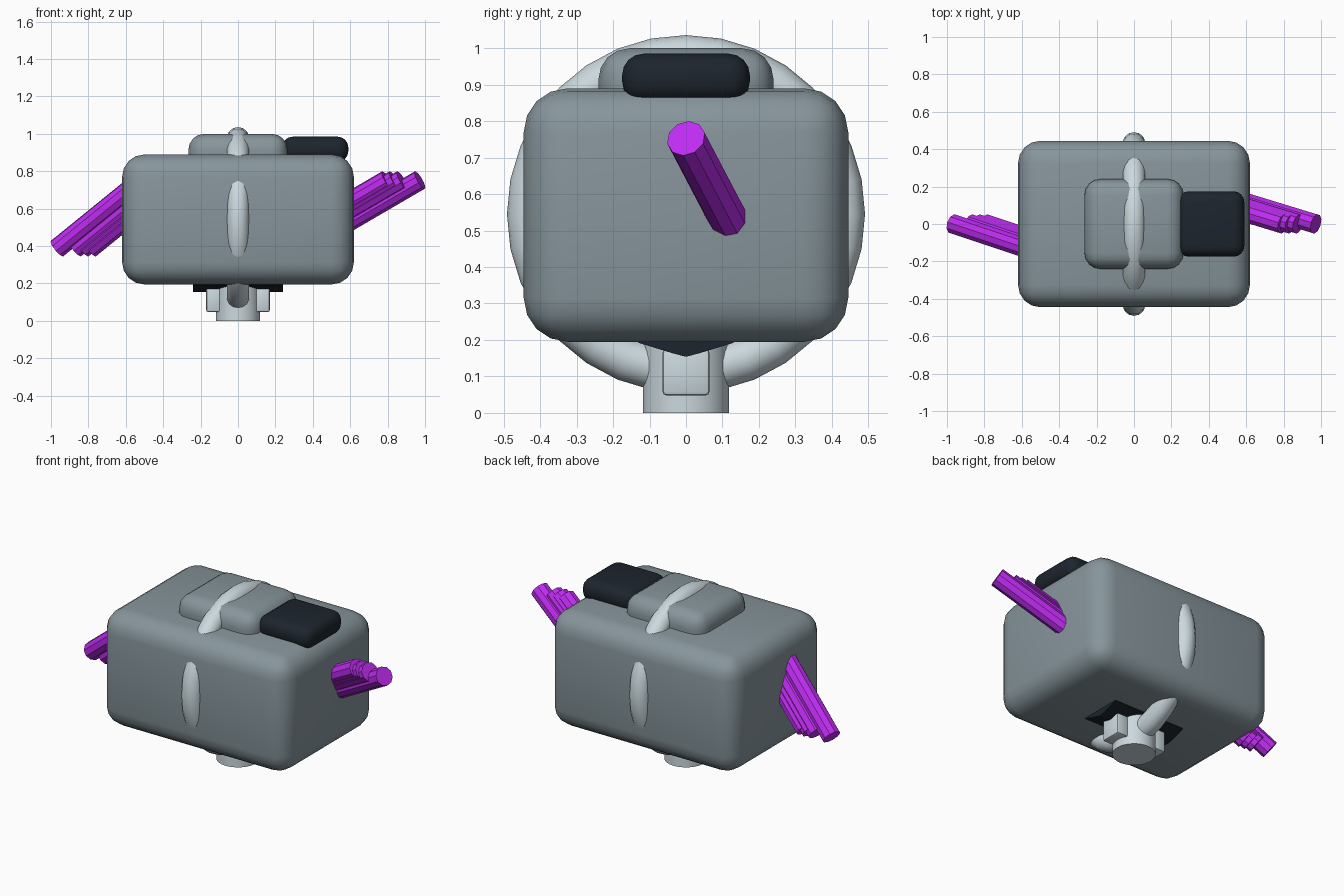
import bpy
from math import pi
from mathutils import Vector

if "Cube" in bpy.data.objects:
    bpy.data.objects.remove(bpy.data.objects["Cube"])


def material(name, rgb):
    m = bpy.data.materials.new(name)
    m.diffuse_color = (*rgb, 1)
    m.use_nodes = True
    m.node_tree.nodes["Principled BSDF"].inputs["Base Color"].default_value = m.diffuse_color
    return m


GREY = material("body_grey", (0.24, 0.30, 0.33))
PALE = material("pale_grey", (0.60, 0.69, 0.73))
DARK = material("dark", (0.012, 0.018, 0.026))
PURPLE = material("purple", (0.52, 0.025, 0.88))


def finish(name, mat):
    ob = bpy.context.object
    ob.name = name
    ob.data.materials.append(mat)
    bpy.ops.object.shade_smooth_by_angle(angle=pi / 6)
    return ob


def rounded_box(name, lo, hi, bevel, mat, segments=4):
    lo, hi = Vector(lo), Vector(hi)
    bpy.ops.mesh.primitive_cube_add(size=1, location=(lo + hi) / 2)
    ob = bpy.context.object
    ob.scale = hi - lo
    bpy.ops.object.transform_apply(location=False, rotation=False, scale=True)
    b = ob.modifiers.new("round", 'BEVEL')
    b.width, b.segments = bevel, segments
    bpy.ops.object.modifier_apply(modifier="round")
    return finish(name, mat)


def rod(name, a, b, radius, mat, sides):
    a, b = Vector(a), Vector(b)
    bpy.ops.mesh.primitive_cylinder_add(vertices=sides, radius=radius,
                                        depth=(b - a).length, location=(a + b) / 2)
    bpy.context.object.rotation_euler = (b - a).to_track_quat('Z', 'Y').to_euler()
    return finish(name, mat)


# Body, raised lid and dark side block
rounded_box("body", (-0.62, -0.445, 0.195), (0.62, 0.445, 0.89), 0.12, GREY)
rounded_box("lid", (-0.265, -0.24, 0.78), (0.265, 0.24, 1.0), 0.085, GREY)
rounded_box("side_block", (0.235, -0.175, 0.85), (0.59, 0.175, 0.985), 0.058, DARK)

# Upright ring around the body
bpy.ops.mesh.primitive_torus_add(location=(0, 0, 0.545), rotation=(0, pi / 2, 0),
                                 major_radius=0.43, minor_radius=0.061,
                                 major_segments=32, minor_segments=14)
finish("ring", PALE)

# Foot with two side tabs
rod("foot", (0, 0, 0), (0, 0, 0.19), 0.118, PALE, 32)
for side, label in ((-1, "left"), (1, "right")):
    x0, x1 = sorted((side * 0.09, side * 0.17))
    rounded_box("foot_tab_" + label, (x0, -0.064, 0.048), (x1, 0.064, 0.175), 0.01, PALE, 2)

# Dark wedge under the body
profile = [(-0.13, 0.22), (-0.13, 0.192), (-0.035, 0.163), (0, 0.154),
           (0.035, 0.163), (0.13, 0.192), (0.13, 0.22)]
n = len(profile)
verts = [(x, y, z) for x in (-0.24, 0.24) for y, z in profile]
faces = [(i, (i + 1) % n, n + (i + 1) % n, n + i) for i in range(n)]
faces += [tuple(range(n))[::-1], tuple(range(n, 2 * n))]
mesh = bpy.data.meshes.new("under_wedge")
mesh.from_pydata(verts, [], faces)
mesh.materials.append(DARK)
bpy.context.collection.objects.link(bpy.data.objects.new("under_wedge", mesh))

# Bundles of slanted rods: each rod is the first one slid along x
right_dir = Vector((-0.36, 0.11, -0.21)) * 1.25
left_dir = Vector((0.345, -0.115, 0.28)) * 1.25
for i, slide in enumerate((0, 0.095, 0.135, 0.175)):
    tip = Vector((0.972 - slide, 0, 0.753))
    rod(f"right_rod_{i + 1}", tip + right_dir, tip, 0.054, PURPLE, 10)
    tip = Vector((-0.967 + slide, 0, 0.387))
    rod(f"left_rod_{i + 1}", tip + left_dir, tip, 0.054, PURPLE, 10)
